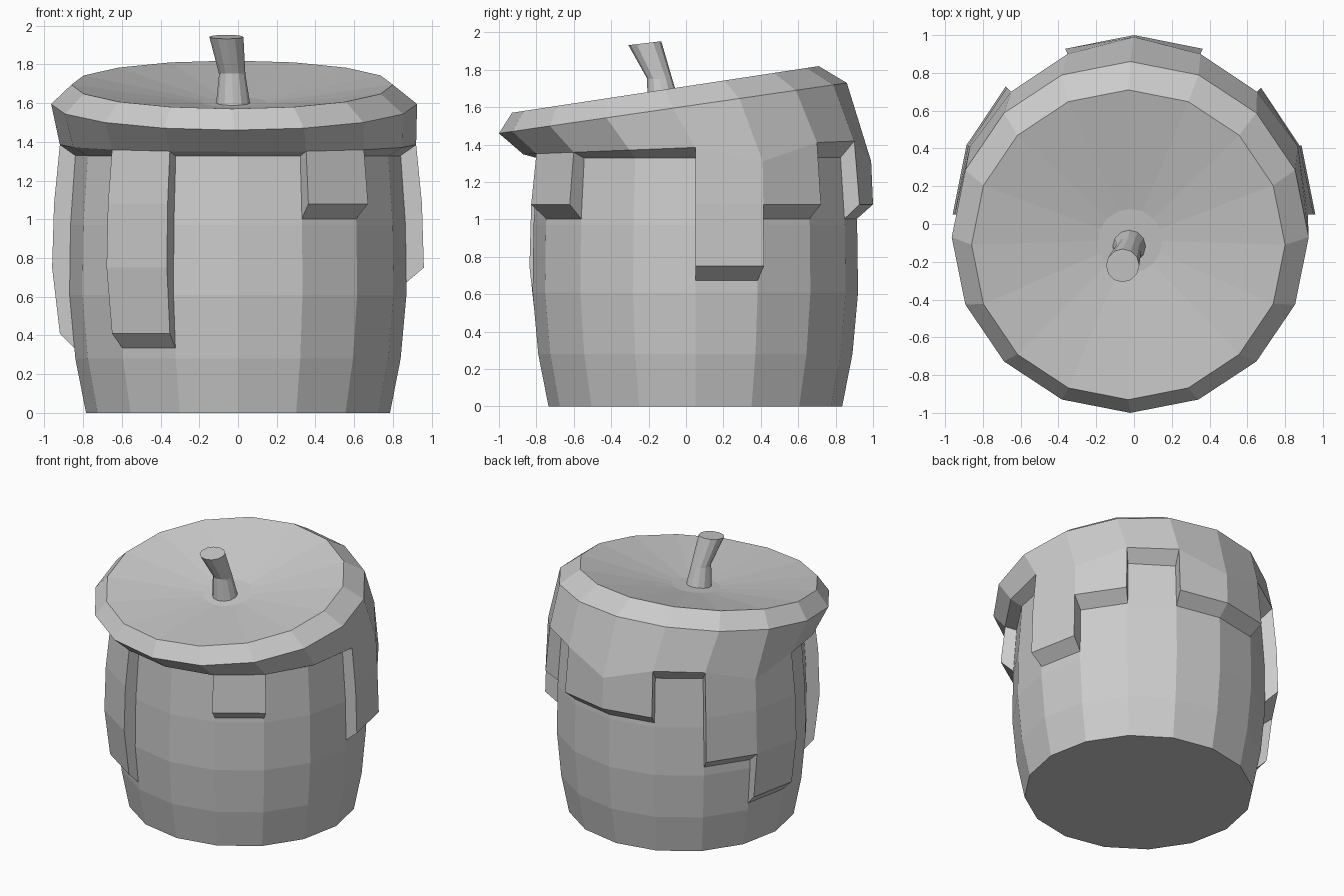
import bpy, bmesh, math

if "Cube" in bpy.data.objects:
    bpy.data.objects.remove(bpy.data.objects["Cube"])

N = 16
CY = 0.05  # barrel axis in y


def ring_point(k, r, z, cx=0.0, cy=CY, ry=None, tilt=0.0, n=N):
    """Point k on a ring, counted from the front towards +x; tilt raises the back."""
    a = 2 * math.pi * k / n
    dy = -(ry or r) * math.cos(a)
    return (cx + r * math.sin(a), cy + dy, z + tilt * dy)


def make_object(name, bm):
    bmesh.ops.recalc_face_normals(bm, faces=bm.faces)
    mesh = bpy.data.meshes.new(name)
    bm.to_mesh(mesh)
    bm.free()
    obj = bpy.data.objects.new(name, mesh)
    bpy.context.collection.objects.link(obj)
    return obj


def bridge(bm, a, b):
    n = len(a)
    for k in range(n):
        j = (k + 1) % n
        bm.faces.new((a[k], a[j], b[j], b[k]))


def loft(name, rings):
    """Closed stack of rings with capped ends."""
    bm = bmesh.new()
    loops = [[bm.verts.new(p) for p in ring] for ring in rings]
    for a, b in zip(loops, loops[1:]):
        bridge(bm, a, b)
    bm.faces.new(loops[0])
    bm.faces.new(loops[-1])
    return make_object(name, bm)


# Barrel
profile = [(0.785, 0), (0.84, 0.28), (0.87, 0.61), (0.865, 0.97), (0.84, 1.33)]
loft("barrel", [[ring_point(k, r, z) for k in range(N)] for r, z in profile])

# Cover: dished top, tilted rim, skirt and drips of differing length per segment
drips = {1: 1, 4: 2, 5: 1, 7: 1, 8: 1, 10: 2, 11: 3, 14: 3}
outer_rows = [(0.92, 1.385), (0.95, 1.08), (0.96, 0.75), (0.92, 0.41)]
inner_rows = [(0.835, 1.325), (0.86, 1.0), (0.865, 0.67), (0.84, 0.33)]


def outer_point(k, row):
    r, z = outer_rows[row]
    if row == 0:
        if k in drips and (k - 1) in drips:  # inside a wide drip
            return ring_point(k, 0.94, 1.31)
        return ring_point(k, r, z, tilt=0.04)
    return ring_point(k, r, z)


bm = bmesh.new()
dish = [bm.verts.new(ring_point(k, 0.17, 1.605, -0.02, -0.09, tilt=0.15)) for k in range(N)]
top = [bm.verts.new(ring_point(k, 0.83, 1.695, -0.03, -0.11, 0.82, 0.152)) for k in range(N)]
rim = [bm.verts.new(ring_point(k, 0.945, 1.595, -0.02, -0.07, 0.93, 0.145)) for k in range(N)]
outer = [[bm.verts.new(outer_point(k, i)) for k in range(N)] for i in range(4)]
inner = [[bm.verts.new(ring_point(k, *inner_rows[i])) for k in range(N)] for i in range(4)]
bm.faces.new(dish)
bridge(bm, dish, top)
bridge(bm, top, rim)
bridge(bm, rim, outer[0])

for k in range(N):
    j = (k + 1) % N
    d = drips.get(k, 0)
    for i in range(d):
        bm.faces.new((outer[i][k], outer[i][j], outer[i + 1][j], outer[i + 1][k]))
        # Side walls where the neighbouring segment is shorter
        for side, nb in ((k, (k - 1) % N), (j, j)):
            if drips.get(nb, 0) <= i:
                bm.faces.new((outer[i][side], outer[i + 1][side],
                              inner[i + 1][side], inner[i][side]))
    # Lower lip of the skirt or drip
    bm.faces.new((outer[d][k], outer[d][j], inner[d][j], inner[d][k]))
bmesh.ops.delete(bm, geom=[v for v in bm.verts if not v.link_faces], context='VERTS')
make_object("dripping_cover", bm)

# Bent stem
stem = [(-0.025, -0.115, 1.58, 0.09, 0.1), (-0.03, -0.14, 1.75, 0.068, -0.05),
        (-0.06, -0.22, 1.942, 0.088, 0.12)]
loft("stem", [[ring_point(k, r, z, x, y, tilt=t, n=12) for k in range(12)]
              for x, y, z, r, t in stem])
